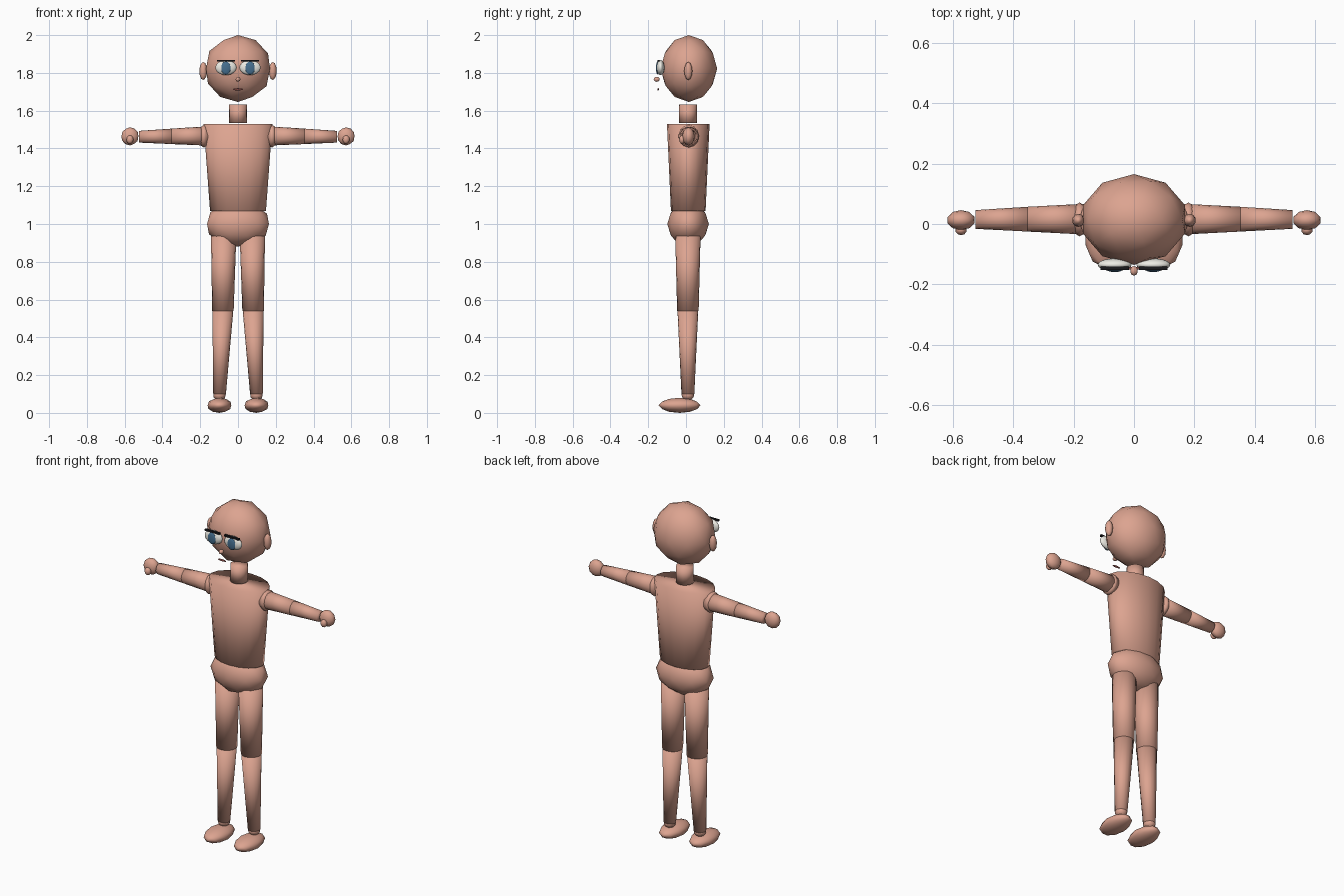
import bpy
from mathutils import Vector

if "Cube" in bpy.data.objects:
    bpy.data.objects.remove(bpy.data.objects["Cube"])


def material(name, rgb):
    m = bpy.data.materials.new(name)
    m.diffuse_color = (*rgb, 1)
    m.use_nodes = True
    m.node_tree.nodes["Principled BSDF"].inputs["Base Color"].default_value = m.diffuse_color
    return m


SKIN = material("skin", (0.72, 0.37, 0.28))
WHITE = material("eye_white", (0.85, 0.84, 0.78))
BLUE = material("iris_blue", (0.06, 0.16, 0.28))
BLACK = material("brow_black", (0.01, 0.01, 0.012))
LIP = material("lip", (0.28, 0.08, 0.07))


def finish(name, mat, smooth=True):
    o = bpy.context.object
    o.name = name
    o.data.materials.append(mat)
    if smooth:
        bpy.ops.object.shade_smooth()
    return o


def ball(name, loc, half, mat=SKIN, sub=2):
    bpy.ops.mesh.primitive_ico_sphere_add(subdivisions=sub, radius=1, location=loc)
    bpy.context.object.scale = half
    return finish(name, mat)


def limb(name, p, q, r1, r2, squash=None, sides=16):
    """Tapered cylinder from p to q."""
    p, q = Vector(p), Vector(q)
    d = q - p
    bpy.ops.mesh.primitive_cone_add(vertices=sides, radius1=r1, radius2=r2,
                                    depth=d.length, location=(p + q) / 2)
    o = bpy.context.object
    o.rotation_mode = 'QUATERNION'
    o.rotation_quaternion = d.to_track_quat('Z', 'Y')
    if squash:
        o.scale = squash
    return finish(name, SKIN)


# head, neck and trunk
ball("head", (0, 0.015, 1.823), (0.178, 0.15, 0.177))
limb("neck", (0, 0.01, 1.535), (0, 0.01, 1.632), 0.048, 0.047)
limb("torso", (0, 0.012, 1.07), (0, 0.012, 1.53), 0.148, 0.182, (1, 0.62, 1))
ball("hips", (0, 0.011, 1.0), (0.172, 0.11, 0.12))

# nose and mouth
ball("nose", (0, -0.155, 1.766), (0.013, 0.016, 0.013))
ball("mouth", (0, -0.147, 1.713), (0.027, 0.005, 0.006), LIP)

for side, s in (("left", 1), ("right", -1)):
    # face parts
    ball(side + "_eye", (s * 0.064, -0.135, 1.828), (0.056, 0.021, 0.04), WHITE, 3)
    ball(side + "_iris", (s * 0.064, -0.151, 1.826), (0.026, 0.008, 0.034), BLUE, 3)
    bpy.ops.mesh.primitive_cube_add(size=1, location=(s * 0.063, -0.146, 1.864))
    bpy.context.object.scale = (0.094, 0.012, 0.01)
    finish(side + "_brow", BLACK, False)
    ball(side + "_ear", (s * 0.184, 0.012, 1.81), (0.021, 0.022, 0.048))

    # arm
    ball(side + "_shoulder", (s * 0.18, 0.015, 1.465), (0.03, 0.056, 0.06))
    limb(side + "_upper_arm", (s * 0.16, 0.016, 1.466), (s * 0.352, 0.016, 1.464), 0.051, 0.041)
    limb(side + "_forearm", (s * 0.35, 0.016, 1.464), (s * 0.524, 0.015, 1.462), 0.041, 0.031)
    ball(side + "_hand", (s * 0.572, 0.013, 1.464), (0.047, 0.033, 0.048))
    ball(side + "_thumb", (s * 0.572, -0.02, 1.447), (0.019, 0.017, 0.023))

    # leg
    limb(side + "_thigh", (s * 0.076, 0.01, 0.935), (s * 0.08, 0.01, 0.54), 0.067, 0.057)
    limb(side + "_shin", (s * 0.08, 0.01, 0.542), (s * 0.098, 0.01, 0.1), 0.055, 0.034)
    ball(side + "_ankle", (s * 0.098, 0.01, 0.095), (0.034, 0.034, 0.03))
    ball(side + "_foot", (s * 0.098, -0.034, 0.04), (0.066, 0.111, 0.04))
